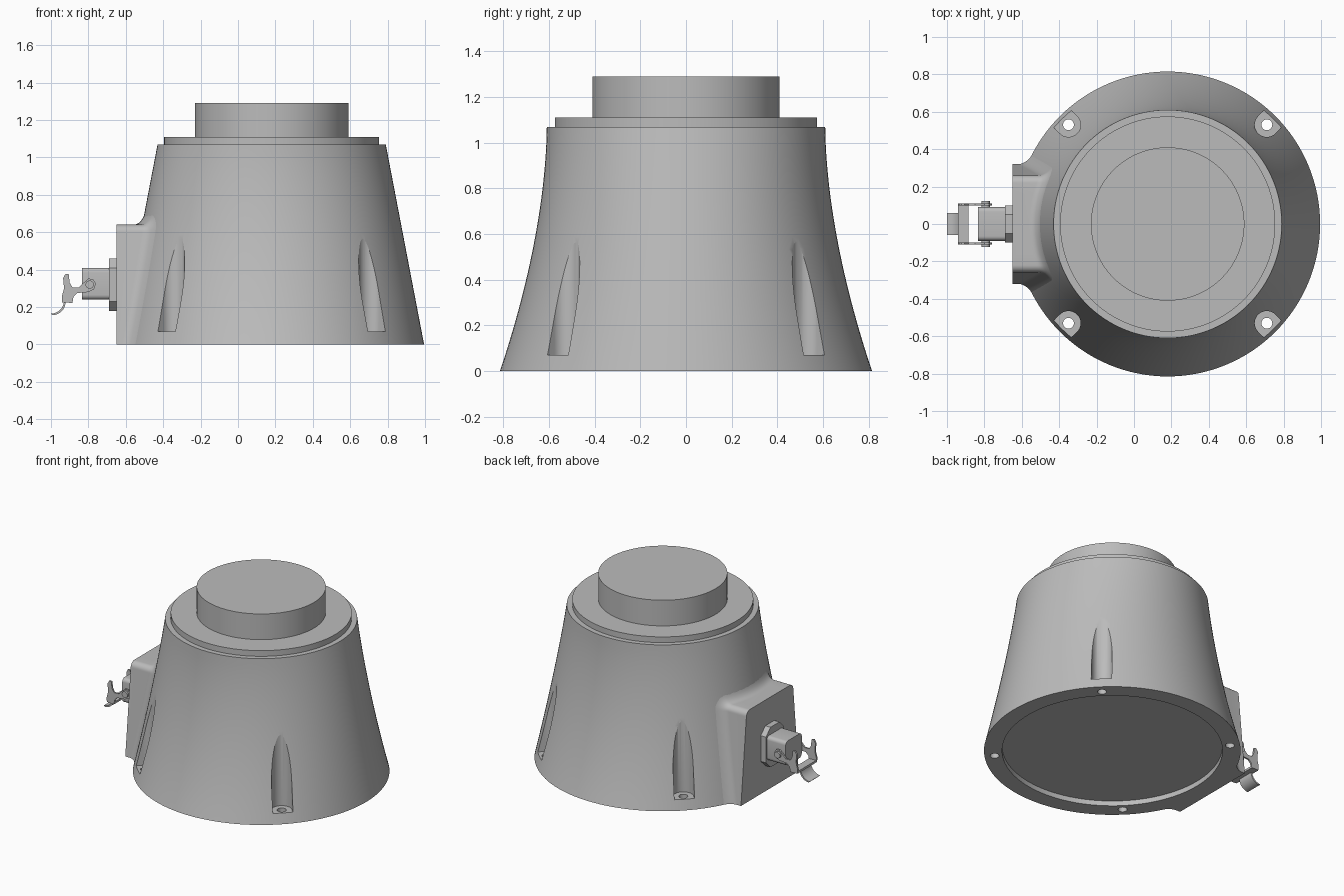
import bpy, bmesh, math
from mathutils import Matrix, Vector

if "Cube" in bpy.data.objects:
    bpy.data.objects.remove(bpy.data.objects["Cube"], do_unlink=True)

CX = 0.18      # axis of the round body
H = 1.07       # height of the body shell
SEG = 128

grey = bpy.data.materials.new("light_grey")
grey.use_nodes = True
grey.diffuse_color = (0.5, 0.5, 0.5, 1)
grey.node_tree.nodes["Principled BSDF"].inputs["Base Color"].default_value = (0.5, 0.5, 0.5, 1)


def finish(bm, name, angle=30):
    """Turn a bmesh into a grey object, smooth below the given angle."""
    bmesh.ops.recalc_face_normals(bm, faces=bm.faces)
    mesh = bpy.data.meshes.new(name)
    bm.to_mesh(mesh)
    bm.free()
    mesh.materials.append(grey)
    ob = bpy.data.objects.new(name, mesh)
    bpy.context.collection.objects.link(ob)
    smooth(ob, angle)
    return ob


def smooth(ob, angle=30):
    bpy.ops.object.select_all(action='DESELECT')
    ob.select_set(True)
    bpy.context.view_layer.objects.active = ob
    bpy.ops.object.shade_smooth_by_angle(angle=math.radians(angle))


def bridge(bm, a, b, closed=True):
    n = len(a)
    for i in range(n if closed else n - 1):
        j = (i + 1) % n
        bm.faces.new((a[i], a[j], b[j], b[i]))


def prism(name, outline, low, high, axis='Z', angle=30):
    """Extrude a 2D outline along an axis; outlines are (x,y), (x,z) or (y,z)."""
    place = {'Z': lambda p, t: (p[0], p[1], t),
             'Y': lambda p, t: (p[0], t, p[1]),
             'X': lambda p, t: (t, p[0], p[1])}[axis]
    bm = bmesh.new()
    a, b = [[bm.verts.new(place(p, t)) for p in outline] for t in (low, high)]
    bridge(bm, a, b)
    bm.faces.new(a)
    bm.faces.new(b)
    return finish(bm, name, angle)


def circle(cx, cy, r, n=SEG):
    return [(cx + r * math.cos(math.tau * i / n), cy + r * math.sin(math.tau * i / n))
            for i in range(n)]


def rounded_rect(cx, cy, w, h, r, steps=5):
    pts = []
    for k, (sx, sy) in enumerate(((1, 1), (-1, 1), (-1, -1), (1, -1))):
        for i in range(steps + 1):
            a = math.pi / 2 * (k + i / steps)
            pts.append((cx + sx * (w / 2 - r) + r * math.cos(a),
                        cy + sy * (h / 2 - r) + r * math.sin(a)))
    return pts


# Body shell: straight taper along x, concave flare along y
def rx(z):
    return 0.815 - 0.205 * z / H


def ry(z):
    return 0.61 + 0.205 * max(0, 1 - z / H) ** 1.75


def surface_x(y, z):
    return CX - rx(z) * math.sqrt(1 - (y / ry(z)) ** 2)


bm = bmesh.new()
levels = [(0.70, 0.70, 0.035), (0.70, 0.70, 0)]
levels += [(rx(H * i / 20), ry(H * i / 20), H * i / 20) for i in range(21)]
rings = [[bm.verts.new((CX + a * x, b * y, z)) for x, y in circle(0, 0, 1)]
         for a, b, z in levels]
for lower, upper in zip(rings, rings[1:]):
    bridge(bm, lower, upper)
bm.faces.new(rings[0])
bm.faces.new(rings[-1])
body = finish(bm, "body_shell")

# Mounting pockets with bolt holes, cut around the base
for q in range(4):
    ang = math.radians(45 + 90 * q)
    rot = Matrix.Rotation(ang, 2)
    slot = [(0.065 * math.cos(t), 0.065 * math.sin(t))
            for t in (math.pi * (0.5 + i / 24) for i in range(25))]
    slot += [(0.3, -0.065), (0.3, 0.065)]
    slot = [rot @ Vector((x + 0.75, y)) for x, y in slot]
    slot = [(p.x + CX, p.y) for p in slot]
    hole = circle(CX + 0.75 * math.cos(ang), 0.75 * math.sin(ang), 0.029, 24)
    for cutter in (prism("pocket_cutter", slot, 0.07, 0.9),
                   prism("hole_cutter", hole, -0.1, 0.2)):
        mod = body.modifiers.new("cut", 'BOOLEAN')
        mod.operation = 'DIFFERENCE'
        mod.solver = 'EXACT'
        mod.object = cutter
        cutter.hide_render = True
        bpy.context.view_layer.objects.active = body
        bpy.ops.object.modifier_apply(modifier=mod.name)
        bpy.data.objects.remove(cutter, do_unlink=True)
smooth(body)

# Stepped top
prism("top_ring", circle(CX, 0, 0.575), H - 0.01, 1.11)
prism("top_cylinder", circle(CX, 0, 0.41), 1.10, 1.29)

# Connector housing: tapered box blended into the body by a fillet
FACE_X = -0.65
TOP = 0.64
R = 0.04
half = []                       # (y, z, normal angle) from the base up to the middle
for i in range(10):
    z = (TOP - R) * i / 9
    half.append((0.32 - 0.1 * z, z, 0))
cy = half[-1][0] - R
for i in range(1, 9):
    a = math.pi / 2 * i / 8
    half.append((cy + R * math.cos(a), TOP - R + R * math.sin(a), a))
half += [(cy * f, TOP, math.pi / 2) for f in (0.75, 0.5, 0.25, 0)]
outline = half + [(-y, z, math.pi - a) for y, z, a in reversed(half[:-1])]

bm = bmesh.new()
columns = []
for y, z, a in outline:
    z = max(z, 0.001)
    y2, z2 = y + 0.08 * math.cos(a), z + 0.08 * math.sin(a)
    mid = Vector((surface_x(y, z), y, z))
    start = mid - Vector((0.05, 0, 0))
    start.x = max(start.x, FACE_X + 0.01)
    end = Vector((surface_x(y2, z2) + 0.004, y2, z2))
    pts = [Vector((FACE_X, y, z))]
    for i in range(9):
        t = i / 8
        pts.append(start * (1 - t) ** 2 + mid * 2 * t * (1 - t) + end * t * t)
    columns.append([bm.verts.new(p) for p in pts])
for left, right in zip(columns, columns[1:]):
    bridge(bm, left, right, closed=False)
bm.faces.new([c[0] for c in columns])
bm.faces.new(columns[0] + columns[-1][::-1])
finish(bm, "connector_housing", 40)

# Connector: chamfered flange and rounded plug block
MID = 0.32
flange = rounded_rect(0, MID, 0.20, 0.28, 0.05, 1)
prism("connector_flange", flange, -0.69, FACE_X + 0.005, 'X')
prism("plug_block", rounded_rect(0, 0.325, 0.18, 0.17, 0.025), -0.835, -0.685, 'X')

# Locking lever: a hooked arm and pivot pin on each side
arm = [(-0.905, 0.375), (-0.922, 0.378), (-0.935, 0.355), (-0.93, 0.30), (-0.942, 0.255),
       (-0.94, 0.225), (-0.885, 0.222), (-0.88, 0.255), (-0.86, 0.275), (-0.80, 0.28),
       (-0.77, 0.295), (-0.76, 0.325), (-0.775, 0.35), (-0.80, 0.352), (-0.825, 0.33),
       (-0.85, 0.305), (-0.885, 0.305), (-0.90, 0.33)]
for side, s in (("left", -1), ("right", 1)):
    # the model's left is +x, so sides here follow its back and front
    where = "back" if s > 0 else "front"
    prism("lever_arm_" + where, arm, s * 0.098, s * 0.11, 'Y')
    prism("lever_pin_" + where, circle(-0.793, MID, 0.022, 24), s * 0.08, s * 0.124, 'Y')

# Lever crossbar and curved finger tab
prism("lever_crossbar", [(-0.942, 0.225), (-0.885, 0.222), (-0.884, 0.237), (-0.942, 0.24)],
      -0.105, 0.105, 'Y')
outer = [(-0.93 - 0.07 * math.sin(t), 0.165 + 0.07 * math.cos(t))
         for t in (math.pi / 2 * i / 8 for i in range(9))]
outer = [(-1.0 + (-0.93 - x), 0.165 + (0.235 - z)) for x, z in outer]
inner = [(x + 0.008, z - 0.008) for x, z in outer]
prism("lever_tab", outer + inner[::-1], -0.058, 0.058, 'Y')
